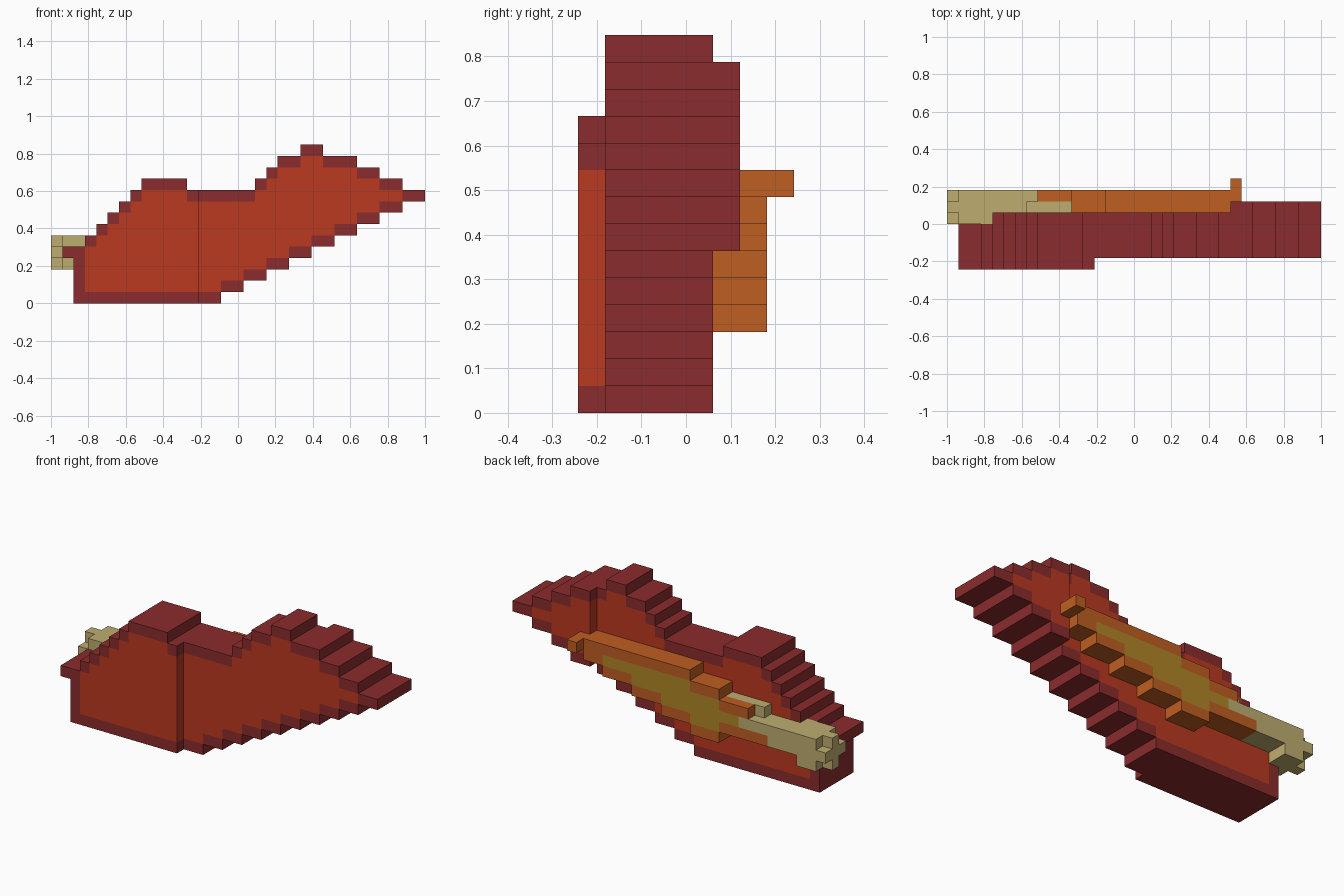
import bpy, bmesh
from mathutils import Vector

U = 2 / 33  # edge length of one block

cube = bpy.data.objects.get("Cube")
if cube:
    bpy.data.objects.remove(cube, do_unlink=True)


def material(name, rgb):
    m = bpy.data.materials.new(name)
    m.use_nodes = True
    m.diffuse_color = (*rgb, 1)
    m.node_tree.nodes["Principled BSDF"].inputs["Base Color"].default_value = (*rgb, 1)
    return m


dark_red = material("dark_red", (0.258, 0.025, 0.026))
bright_red = material("bright_red", (0.497, 0.041, 0.015))
orange = material("orange", (0.521, 0.112, 0.016))
olive = material("olive", (0.434, 0.235, 0.021))
tan = material("tan", (0.515, 0.423, 0.162))


def box(i0, i1, k0, k1, j0, j1):
    """Set of block cells (x, y, z) filling a range."""
    return {(i, k, j) for i in range(i0, i1) for k in range(k0, k1) for j in range(j0, j1)}


def build(name, cells, mats, rule):
    """Mesh the outer faces of a set of cells, then merge flat areas."""
    bm = bmesh.new()
    verts = {}

    def vert(p):
        key = tuple(round(c) for c in p)
        if key not in verts:
            verts[key] = bm.verts.new(((key[0] * U - 1), key[1] * U, key[2] * U))
        return verts[key]

    for cell in cells:
        for axis in range(3):
            for sign in (-1, 1):
                n = Vector((0, 0, 0))
                n[axis] = sign
                if tuple(int(a + b) for a, b in zip(cell, n)) in cells:
                    continue
                a = Vector((0, 0, 0))
                a[(axis + 1) % 3] = 1
                b = n.cross(a)
                mid = Vector(cell) + (Vector((1, 1, 1)) + n) / 2
                corners = [mid + (a * s + b * t) / 2
                           for s, t in ((-1, -1), (1, -1), (1, 1), (-1, 1))]
                f = bm.faces.new([vert(p) for p in corners])
                f.material_index = rule(cell)
    bmesh.ops.dissolve_limit(bm, angle_limit=0.01, verts=bm.verts[:],
                             edges=bm.edges[:], delimit={'MATERIAL'})
    mesh = bpy.data.meshes.new(name)
    bm.to_mesh(mesh)
    bm.free()
    for m in mats:
        mesh.materials.append(m)
    obj = bpy.data.objects.new(name, mesh)
    bpy.context.collection.objects.link(obj)
    return obj


def inside(i, j, outline):
    """True when a cell of a side outline has all four neighbours."""
    return all(p in outline for p in ((i - 1, j), (i + 1, j), (i, j - 1), (i, j + 1)))


# Handle: cross-shaped end, collar, grip and upper spur
handle = box(0, 1, 0, 3, 4, 5) | box(0, 1, 1, 2, 3, 6)
handle |= box(1, 2, 0, 3, 3, 6)
handle |= box(2, 4, 0, 1, 5, 6)
handle |= box(1, 3, 1, 3, 3, 4)
handle |= box(2, 6, 1, 3, 4, 6) | box(6, 9, 1, 3, 5, 6)
handle |= box(7, 11, 1, 2, 6, 7)

# Sheath: stepped underside with a small knob at the tip
sheath = box(6, 11, 1, 3, 4, 5) | box(9, 11, 1, 3, 5, 6)
sheath |= box(8, 11, 2, 3, 6, 7)
for step in range(5):
    start = 11 + 3 * step
    sheath |= box(start, min(start + 3, 25), 1, 3, 3 + step, 9 if step else 8)
sheath |= box(25, 26, 2, 4, 8, 9)

# Body: side outline from (end column, top height) runs and a stepped underside
tops = [(3, 5), (4, 6), (5, 7), (6, 8), (7, 9), (8, 10), (12, 11), (18, 10), (19, 11),
        (20, 12), (22, 13), (24, 14), (27, 13), (29, 12), (31, 11), (33, 10)]
body = box(1, 2, -4, 0, 4, 5)
column = 2
for end, top in tops:
    while column < end:
        bottom = max(0, (column - 13) // 2)
        front = -4 if column < 13 else -3
        back = 1 if column < 25 else 2
        body |= box(column, column + 1, front, back, bottom, top)
        column += 1
body -= handle

body_outline = {(i, j) for i, k, j in body}
knife_outline = {(i, j) for i, k, j in sheath | handle}

build("body", body, [dark_red, bright_red],
      lambda c: int(inside(c[0], c[2], body_outline)))
build("sheath", sheath, [orange, olive],
      lambda c: int(inside(c[0], c[2], knife_outline) and c[0] > 8))
build("handle", handle, [tan], lambda c: 0)
